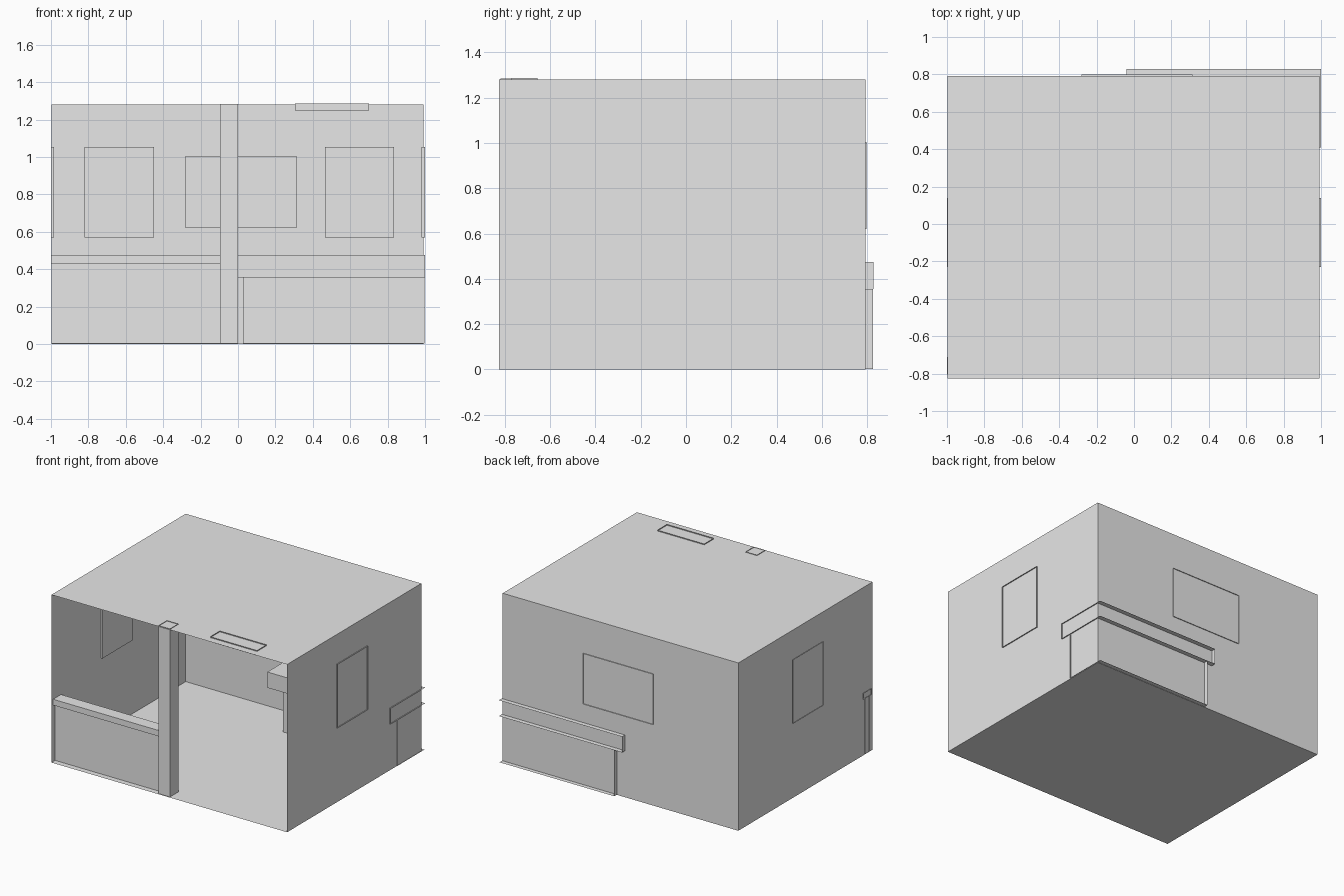
import bpy, bmesh
from mathutils import Vector

old = bpy.data.objects.get("Cube")
if old:
    bpy.data.objects.remove(old, do_unlink=True)

grey = bpy.data.materials.new("plain_grey")
grey.use_nodes = True
grey.diffuse_color = (0.8, 0.8, 0.8, 1)
grey.node_tree.nodes["Principled BSDF"].inputs["Base Color"].default_value = (0.8, 0.8, 0.8, 1)

AXES = {"+x": Vector((1, 0, 0)), "-x": Vector((-1, 0, 0)),
        "+y": Vector((0, 1, 0)), "-y": Vector((0, -1, 0)),
        "+z": Vector((0, 0, 1)), "-z": Vector((0, 0, -1))}


def shell(name, x, y, z, open_sides=()):
    """Thin-skinned box over three ranges, with the named sides left open."""
    bm = bmesh.new()
    bmesh.ops.create_cube(bm, size=1)
    bm.normal_update()
    gone = [f for f in bm.faces if any(f.normal.dot(AXES[s]) > 0.9 for s in open_sides)]
    bmesh.ops.delete(bm, geom=gone, context='FACES')
    for v in bm.verts:
        v.co = Vector([r[0] + (c + 0.5) * (r[1] - r[0]) for c, r in zip(v.co, (x, y, z))])
    mesh = bpy.data.meshes.new(name)
    bm.to_mesh(mesh)
    bm.free()
    mesh.materials.append(grey)
    obj = bpy.data.objects.new(name, mesh)
    bpy.context.collection.objects.link(obj)
    return obj


# Room: floor, roof and three walls, open at the front
shell("room", (-0.996, 0.992), (-0.825, 0.792), (0, 1.28), ["-y"])

# Front post, its top just breaking the roof
shell("front_post", (-0.095, 0), (-0.82, -0.72), (0.002, 1.284), ["+z"])

# Low front counter between the left wall and the post
shell("front_counter_top", (-1, -0.095), (-0.805, -0.71), (0.43, 0.475), ["-x", "+x"])
shell("front_counter_panel", (-0.998, -0.095), (-0.785, -0.73), (0.002, 0.43), ["-x", "+x", "+z"])

# Large block in the back corner: thick top on a recessed base
shell("corner_block_top", (-0.04, 1), (0.41, 0.828), (0.355, 0.475), ["+x", "+y"])
shell("corner_block_base", (0.028, 0.997), (0.5, 0.825), (0.002, 0.355), ["+x", "+y", "+z"])

# Windows: shallow trays set into the walls
WINDOW_Z = (0.57, 1.055)
shell("side_window_a", (-1, -0.983), (-0.23, 0.14), WINDOW_Z, ["-x"])
shell("side_window_b", (0.98, 1), (-0.23, 0.14), WINDOW_Z, ["+x"])
for name, left in (("back_window_a", -0.82), ("back_window_b", 0.465)):
    shell(name, (left, left + 0.37), (0.775, 0.791), WINDOW_Z, ["+y"])
shell("back_board", (-0.28, 0.312), (0.775, 0.798), (0.62, 1.005), ["+y"])

# Ceiling lamp near the front
shell("ceiling_lamp", (0.305, 0.7), (-0.77, -0.655), (1.248, 1.287), ["+z"])
